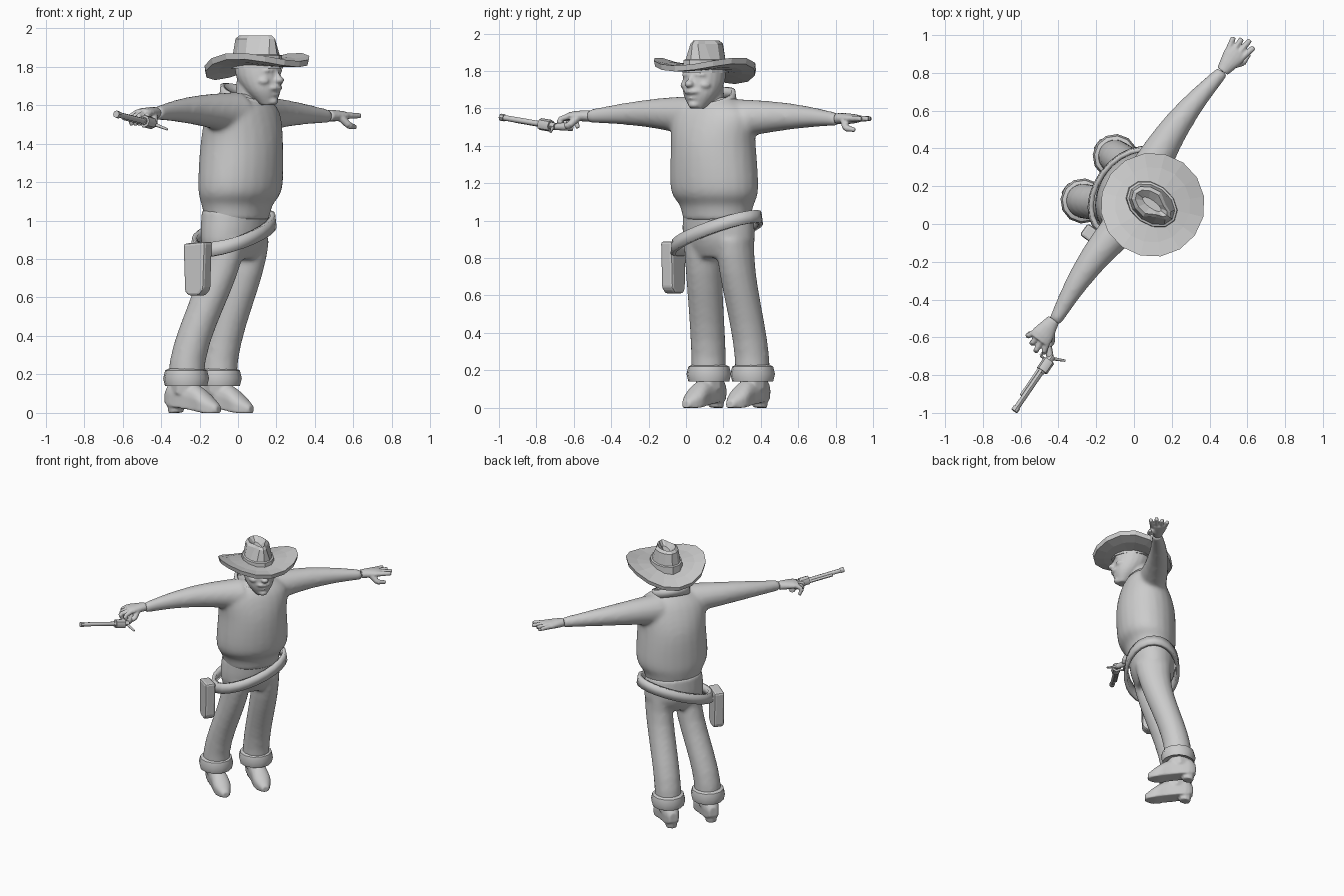
import bpy, bmesh
from math import sin, cos, pi, tau, radians
from mathutils import Vector, Matrix

cube = bpy.data.objects.get("Cube")
if cube:
    bpy.data.objects.remove(cube)

X, Y, Z = Vector((1, 0, 0)), Vector((0, 1, 0)), Vector((0, 0, 1))
TURN = radians(54)          # the whole figure is turned about z
MID = .13                   # sideways centre of the upper body

grey = bpy.data.materials.new("plain grey")
grey.use_nodes = True
grey.diffuse_color = (.6, .6, .6, 1)
grey.node_tree.nodes["Principled BSDF"].inputs["Base Color"].default_value = grey.diffuse_color


def spline(rings, steps):
    """Add smooth in-between rings."""
    points = [Vector(ring) for ring in rings]
    points = [points[0], *points, points[-1]]
    result = []
    for a, b, c, d in zip(points, points[1:], points[2:], points[3:]):
        for step in range(steps):
            t = step / steps
            result.append(b + ((c - a) * t + (a * 2 - b * 5 + c * 4 - d) * t * t + (b * 3 - a - c * 3 + d) * t**3) / 2)
    return result + [points[-1]]


def bridge(bm, first, second):
    for i, vert in enumerate(first):
        j = (i + 1) % len(first)
        bm.faces.new((vert, first[j], second[j], second[i]))


def loft(bm, rings, u=X, v=Y, sides=16, steps=1, caps=True):
    """Skin elliptical rings given as x, y, z, radius along u, radius along v."""
    loops = []
    for x, y, z, ru, rv in spline(rings, steps):
        centre = Vector((x, y, z))
        angles = [tau * i / sides for i in range(sides)]
        loops.append([bm.verts.new(centre + u * ru * cos(angle) + v * rv * sin(angle)) for angle in angles])
    for first, second in zip(loops, loops[1:]):
        bridge(bm, first, second)
    if caps:
        bm.faces.new(loops[0])
        bm.faces.new(loops[-1])
    return loops


def rod(bm, start, end, start_radius, end_radius, sides=8):
    start, end = Vector(start), Vector(end)
    axis = (end - start).normalized()
    u = axis.orthogonal().normalized()
    rings = [(*start, start_radius, start_radius), (*end, end_radius, end_radius)]
    loft(bm, rings, u, axis.cross(u), sides)


def ball(bm, centre, size):
    place = Matrix.Translation(centre) @ Matrix.Diagonal((*size, 1))
    bmesh.ops.create_uvsphere(bm, u_segments=14, v_segments=10, radius=1, matrix=place)


def band(name, x, y, z, height, bottom, top, lean, thickness):
    """Open strap round the body, sheared along the lean vector."""
    bm = bmesh.new()
    loft(bm, [(x, y, z, *bottom), (x, y, z + height, *top)], sides=24, caps=False)
    for vert in bm.verts:
        vert.co.z += lean.dot(vert.co - Vector((x, y, 0)))
    strap = finish(name, bm)
    shell = strap.modifiers.new("shell", "SOLIDIFY")
    shell.thickness, shell.offset = thickness, 0


def finish(name, bm, smooth=True, fuse=0, soften=4):
    """Turn the mesh into an object, optionally fusing its pieces into one skin."""
    bmesh.ops.recalc_face_normals(bm, faces=bm.faces)
    mesh = bpy.data.meshes.new(name)
    bm.to_mesh(mesh)
    bm.free()
    mesh.materials.append(grey)
    part = bpy.data.objects.new(name, mesh)
    bpy.context.collection.objects.link(part)
    part.rotation_euler.z = TURN
    if smooth:
        bpy.ops.object.select_all(action="DESELECT")
        part.select_set(True)
        bpy.context.view_layer.objects.active = part
        bpy.ops.object.shade_smooth_by_angle(angle=radians(45))
    if fuse:
        remesh = part.modifiers.new("fuse", "REMESH")
        remesh.mode, remesh.voxel_size, remesh.use_smooth_shade = "VOXEL", fuse, True
        relax = part.modifiers.new("soften", "SMOOTH")
        relax.factor, relax.iterations = .5, soften
    return part


# Jacket: leaning torso with a belly, fused with two tapering sleeves
bm = bmesh.new()
loft(bm, [(MID, .1, 1, .19, .15), (MID, .1, 1.08, .21, .17), (MID, .08, 1.17, .25, .2), (MID, .07, 1.4, .24, .2),
          (MID, .06, 1.57, .24, .15), (MID, .06, 1.66, .12, .08)], sides=24, steps=4)
for side in (-1, 1):
    sleeve = []
    for step in range(9):
        t = step / 8
        bow, radius = sin(pi * t), .11 - .075 * t
        sleeve.append((MID + side * (.1 + .7 * t), .065 + .03 * (side + bow),
                       1.55 + .015 * bow - .008 * side, radius, radius))
    loft(bm, sleeve, Y, Z)
finish("jacket", bm, fuse=.014, soften=8)
band("collar", MID, .055, 1.61, .06, (.13, .115), (.12, .11), Y * .4, .02)

# Trousers: hips and two bent legs
FEET = {"right": (.03, -.06), "left": (.24, .23)}
bm = bmesh.new()
loft(bm, [(MID, .12, .8, .17, .1), (MID, .12, .9, .21, .15), (MID, .11, 1.06, .2, .16)], sides=24, steps=3)
for hip_x, foot_x in FEET.values():
    leg = []
    for step in range(9):
        t = step / 8
        bend = t * t * (3 - 2 * t)
        leg.append((hip_x + (foot_x - hip_x) * bend, .115 + .175 * bend, .9 - .72 * t,
                    .092, .095 + .03 * (1 - t) ** 3))
    loft(bm, leg)
finish("trousers", bm, fuse=.014, soften=6)

# Turned-up cuffs and heeled boots
for side, (hip_x, x) in FEET.items():
    bm = bmesh.new()
    loft(bm, [(x, .29, height, radius, radius) for height, radius in
              ((.15, .09), (.14, .11), (.18, .12), (.22, .11), (.23, .09))], sides=12)
    finish(side + "_cuff", bm)

    bm = bmesh.new()
    foot = [(.41, .03, .05, .12), (.36, .055, .035, .17), (.23, .058, .015, .15), (.15, .06, 0, .1), (.08, .025, 0, .04)]
    foot = [(x, y, (sole + top) / 2, width, (top - sole) / 2) for y, width, sole, top in foot]
    for ring in loft(bm, foot, X, Z, steps=3):
        low = min(vert.co.z for vert in ring)
        middle = sum(vert.co.z for vert in ring) / len(ring)
        for vert in ring:           # flatten the sole
            if vert.co.z < middle - .01:
                vert.co.z = low
    rod(bm, (x, .355, 0), (x, .36, .08), .04, .05)
    rod(bm, (x, .3, .1), (x, .29, .2), .07, .08)
    finish(side + "_boot", bm, fuse=.008)

# Gun belt slung low to the holster side
band("gun_belt", .12, .115, .9, .07, (.26, .18), (.25, .175), X * .34, .025)

# Holster: flat tapered pouch
bm = bmesh.new()
outline = [(.06, .89), (.2, .88), (.19, .63), (.17, .61), (.1, .61), (.07, .64)]
pouch = bm.faces.new([bm.verts.new((-.215, y, z)) for y, z in outline])
grown = bmesh.ops.extrude_face_region(bm, geom=[pouch])["geom"]
bmesh.ops.translate(bm, vec=X * .075, verts=[item for item in grown if isinstance(item, bmesh.types.BMVert)])
bevel = finish("holster", bm, smooth=False).modifiers.new("soft edge", "BEVEL")
bevel.width, bevel.segments = .015, 2

# Head with neck, nose, brow, moustache, lip, chin and cheeks
bm = bmesh.new()
HEAD = .14
loft(bm, [(HEAD, -.09, 1.6, .04, .035), (HEAD, -.06, 1.67, .09, .09), (HEAD, -.03, 1.75, .11, .12),
          (HEAD, -.02, 1.84, .105, .12)], sides=20, steps=4)
rod(bm, (HEAD, .03, 1.57), (HEAD, .01, 1.74), .08, .08, sides=16)
for y, z, size in ((-.16, 1.73, (.026, .03, .02)), (-.14, 1.75, (.015, .026, .03)), (-.12, 1.78, (.08, .03, .017)),
                   (-.14, 1.69, (.05, .03, .017)), (-.13, 1.655, (.035, .024, .01)), (-.12, 1.62, (.034, .03, .02))):
    ball(bm, (HEAD, y, z), size)
for side in (-1, 1):
    ball(bm, (HEAD + side * .06, -.1, 1.725), (.035, .04, .025))
finish("head", bm, fuse=.008, soften=3)

# Hat brim: dips at the back, curls up at both sides
bm = bmesh.new()
loops = []
for radius, lift in ((.1, 0), (.2, -.008), (.27, -.012), (.276, .018), (.2, .022), (.1, .03)):
    loop = loft(bm, [(HEAD, -.02, 1.8 + lift, radius, radius)], caps=False)[0]
    for vert in loop:
        across, back = (vert.co.x - HEAD) / radius, (vert.co.y + .02) / radius
        vert.co.z += (radius / .275) ** 2 * (.075 * across ** 2 - .035 * back - .025)
    loops.append(loop)
for first, second in zip(loops, loops[1:] + loops[:1]):
    bridge(bm, first, second)
finish("hat_brim", bm, smooth=False)

# Hat crown with a wider band, a creased top and a pinched front
bm = bmesh.new()
loops = loft(bm, [(HEAD, -.015, height, width, width + .04) for height, width in
                  ((1.79, .112), (1.858, .106), (1.862, .094), (1.945, .08), (1.962, .06), (1.93, .02))], sides=12)
for vert in loops[3] + loops[4]:
    if vert.co.y < -.04:
        vert.co.x = HEAD + (vert.co.x - HEAD) * .6
finish("hat_crown", bm, smooth=False)

# Hands: the left lies open, the right curls round the grip
for name, side, wrist in (("left_hand", 1, Vector((.94, .096, 1.545))), ("right_hand", -1, Vector((-.67, .046, 1.56)))):
    bm = bmesh.new()
    loft(bm, [(*(wrist + X * side * reach), wide, thick) for reach, wide, thick in
              ((-.01, .034, .03), (.04, .047, .03), (.09, .06, .026), (.125, .055, .02))], Y, Z)
    for finger in range(4):
        fan = 1.5 - finger
        knuckle = wrist + X * side * .1 + Y * fan * .027
        tip = wrist + X * side * (.21 - .02 * abs(finger - 2)) + Y * fan * .04
        if side < 0:
            tip += X * .03 - Z * .02
            rod(bm, tip, tip + X * .02 - Z * .045, .016, .012)
        rod(bm, knuckle, tip, .018, .014)
    joint = wrist + X * side * .09 - Y * .06 - Z * .05
    rod(bm, wrist + X * side * .05 - Y * .025, joint, .022, .019)
    rod(bm, joint, joint + X * side * .06 - Z * .01, .019, .012)
    finish(name, bm, fuse=.006, soften=2)

# Revolver: frame, cylinder, barrel, muzzle, ejector, grip, hammer and trigger guard
bm = bmesh.new()
frame, muzzle = Vector((-.82, -.06, 1.503)), Vector((-1.174, -.07, 1.553))
for start, end, radius, drop in ((0, .3, .02, 0), (.08, .27, .032, 0), (.2, 1, .015, 0), (.93, 1, .019, 0), (.2, .75, .01, .016)):
    offset = Y * drop - Z * drop / 2
    rod(bm, frame.lerp(muzzle, start) + offset, frame.lerp(muzzle, end) + offset, radius, radius)
rod(bm, frame - X * .015, frame + X * .055 + Y * .08, .018, .024)
rod(bm, frame - X * .015, frame + X * .02 - Y * .07 - Z * .03, .01, .006)
guard = frame - X * .035 + Y * .05 - Z * .012
rod(bm, guard - Y * .035, guard, .007, .007)
rod(bm, guard, guard + X * .045, .007, .007)
finish("revolver", bm)
